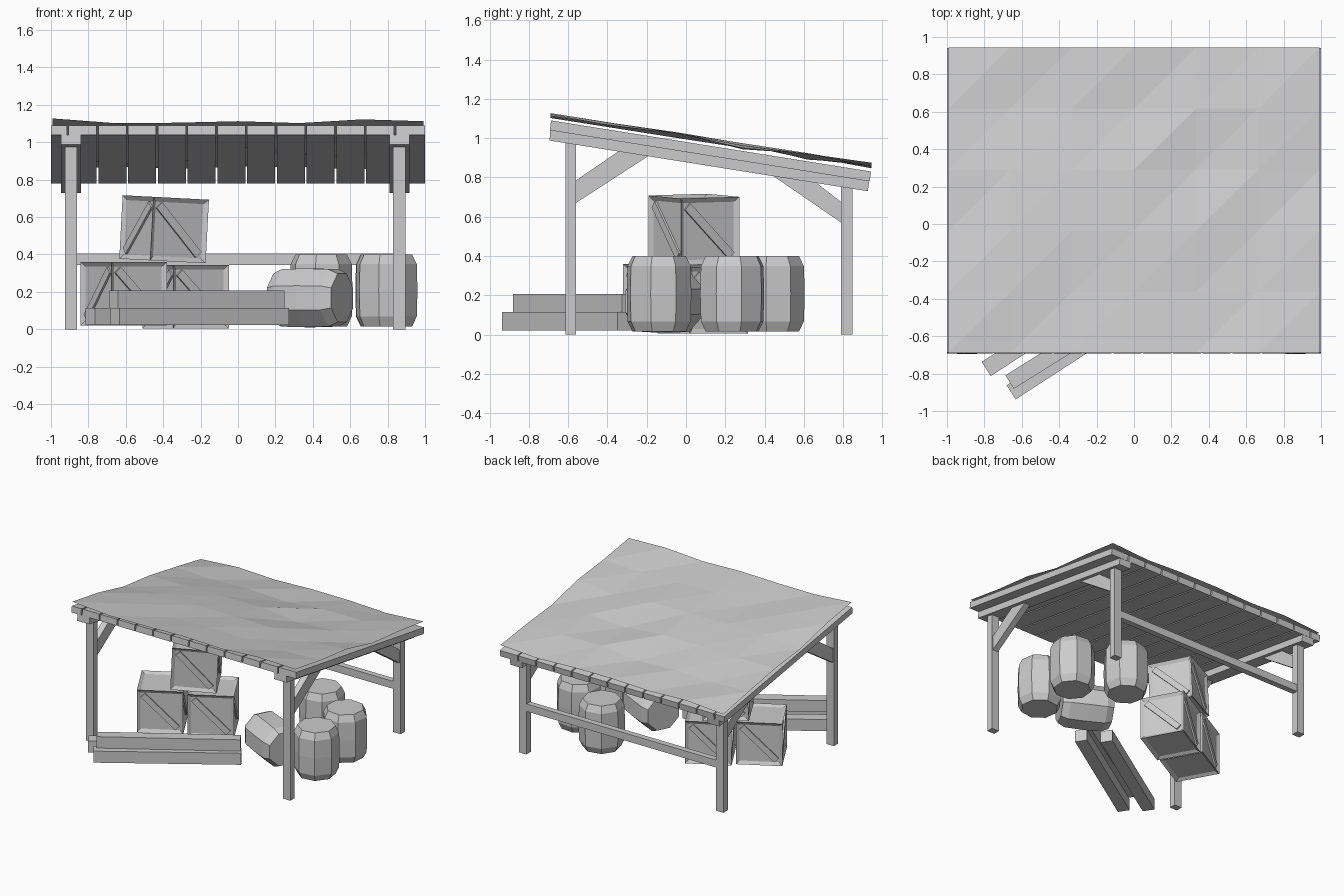
import bpy, bmesh, random
from math import radians, pi, cos, sin
from mathutils import Matrix, Vector

if "Cube" in bpy.data.objects:
    bpy.data.objects.remove(bpy.data.objects["Cube"])

random.seed(4)
CX = -0.015  # frame sits slightly left of the roof centre


def finish(name, bm):
    bmesh.ops.recalc_face_normals(bm, faces=bm.faces)
    me = bpy.data.meshes.new(name)
    bm.to_mesh(me)
    bm.free()
    ob = bpy.data.objects.new(name, me)
    bpy.context.collection.objects.link(ob)
    return ob


def prism(name, yz, x0, x1):
    """Side-view outline extruded along x."""
    bm = bmesh.new()
    a = [bm.verts.new((x0, y, z)) for y, z in yz]
    b = [bm.verts.new((x1, y, z)) for y, z in yz]
    bm.faces.new(a)
    bm.faces.new(b[::-1])
    n = len(yz)
    for i in range(n):
        bm.faces.new((a[i], b[i], b[(i + 1) % n], a[(i + 1) % n]))
    return finish(name, bm)


def add_box(bm, size, mat):
    bmesh.ops.create_cube(bm, size=1, matrix=mat @ Matrix.Diagonal((*size, 1)))


# Posts, rafters and braces, repeated on both sides
for side, s in (("left", -1), ("right", 1)):
    x = CX + s * 0.878
    prism(side + "_front_post", [(-.613, 0), (-.56, 0), (-.56, .975), (-.613, .982)],
          x - .033, x + .033)
    prism(side + "_back_post", [(.79, 0), (.847, 0), (.847, .745), (.79, .755)],
          x - .033, x + .033)
    prism(side + "_rafter", [(-.69, 1.04), (.933, .782), (.925, .73), (-.695, .988)],
          x - .054, x + .054)
    prism(side + "_front_brace", [(-.56, .67), (-.56, .785), (-.34, .935), (-.19, .91)],
          x - .025, x + .025)
    prism(side + "_back_brace", [(.79, .57), (.79, .675), (.66, .775), (.44, .81)],
          x - .025, x + .025)

# Rail between the back posts
prism("back_rail", [(.795, .345), (.842, .345), (.842, .405), (.795, .405)], -.87, .84)

# Roof planks
seams = [-1.0] + [-.91 + .159 * i for i in range(12)] + [1.0]
for i, (a, b) in enumerate(zip(seams, seams[1:])):
    prism(f"roof_plank_{i + 1}", [(-.687, 1.09), (.942, .83), (.935, .78), (-.692, 1.04)],
          a + (.005 if i else 0), b - (.005 if i < 12 else 0))

# Rumpled roof sheet, raised unevenly above the planks
front_lift = [.037, .012, .014, .022, .012, .032, .022]
right_lift = [.022, .024, .04, .016, .036, .046]
bm = bmesh.new()
rows = []
for j in range(6):
    y = -.69 + 1.633 * j / 5
    row = []
    for i in range(7):
        lift = random.uniform(.006, .045)
        if j == 0:
            lift = front_lift[i]
        elif i == 6:
            lift = right_lift[j]
        row.append(bm.verts.new((-.993 + 1.986 * i / 6, y, 1.09 - .16 * (y + .687) + lift)))
    rows.append(row)
for r0, r1 in zip(rows, rows[1:]):
    for i in range(6):
        bm.faces.new((r0[i], r0[i + 1], r1[i + 1]))
        bm.faces.new((r0[i], r1[i + 1], r1[i]))
sheet = finish("roof_sheet", bm)
if sheet.data.polygons[0].normal.z < 0:
    sheet.data.flip_normals()


# Crates with recessed panels and diagonal slats
def crate(name, loc, tilt=0.0, size=.34):
    bm = bmesh.new()
    bmesh.ops.create_cube(bm, size=size)
    bmesh.ops.inset_individual(bm, faces=bm.faces[:], thickness=.035, depth=-.015)
    for k in range(4):
        ang = -45 if k == 3 else 45
        mat = (Matrix.Rotation(k * pi / 2, 4, 'Z') @ Matrix.Translation((0, -size / 2 + .01, 0))
               @ Matrix.Rotation(radians(ang), 4, 'Y'))
        add_box(bm, (.36, .014, .045), mat)
    ob = finish(name, bm)
    ob.matrix_world = (Matrix.Translation(loc) @ Matrix.Rotation(radians(tilt), 4, 'Y')
                       @ Matrix.Rotation(radians(29), 4, 'Z'))


crate("left_crate", (-.61, -.09, .19))
crate("right_crate", (-.28, .085, .175))
crate("top_crate", (-.395, .04, .535), 3)


# Eight-sided barrels with chamfered ends
def barrel(name, loc, turn=0.0, lying=False):
    bm = bmesh.new()
    rings = []
    for r, z in ((.14, -.193), (.166, -.14), (.17, 0), (.166, .14), (.14, .193)):
        rings.append([bm.verts.new((r * cos((k + .5) * pi / 4), r * sin((k + .5) * pi / 4), z))
                      for k in range(8)])
    for a, b in zip(rings, rings[1:]):
        for k in range(8):
            bm.faces.new((a[k], a[(k + 1) % 8], b[(k + 1) % 8], b[k]))
    bm.faces.new(rings[0][::-1])
    bm.faces.new(rings[-1])
    ob = finish(name, bm)
    rot = Matrix.Rotation(radians(turn), 4, 'Z')
    if lying:
        rot = rot @ Matrix.Rotation(pi / 2, 4, 'Y')
    ob.matrix_world = Matrix.Translation(loc) @ rot


barrel("near_barrel", (.795, -.137, .208), 8)
barrel("side_barrel", (.79, .235, .208), -6)
barrel("back_barrel", (.445, .437, .208), 12)
barrel("lying_barrel", (.385, -.105, .168), -27, True)


# Stacked timber beams on the ground
def timber(name, start, length, z0, z1, width=.09, angle=33):
    d = Vector((cos(radians(angle)), sin(radians(angle)), 0))
    c = Vector((start[0], start[1], (z0 + z1) / 2)) + d * length / 2
    bm = bmesh.new()
    add_box(bm, (length, width, z1 - z0),
            Matrix.Translation(c) @ Matrix.Rotation(radians(angle), 4, 'Z'))
    finish(name, bm)


timber("front_timber", (-.657, -.9, 0), 1.08, .022, .115)
timber("rear_timber", (-.79, -.775, 0), 1.06, .022, .115)
timber("top_timber", (-.665, -.845, 0), 1.05, .115, .207, .085, 32)
